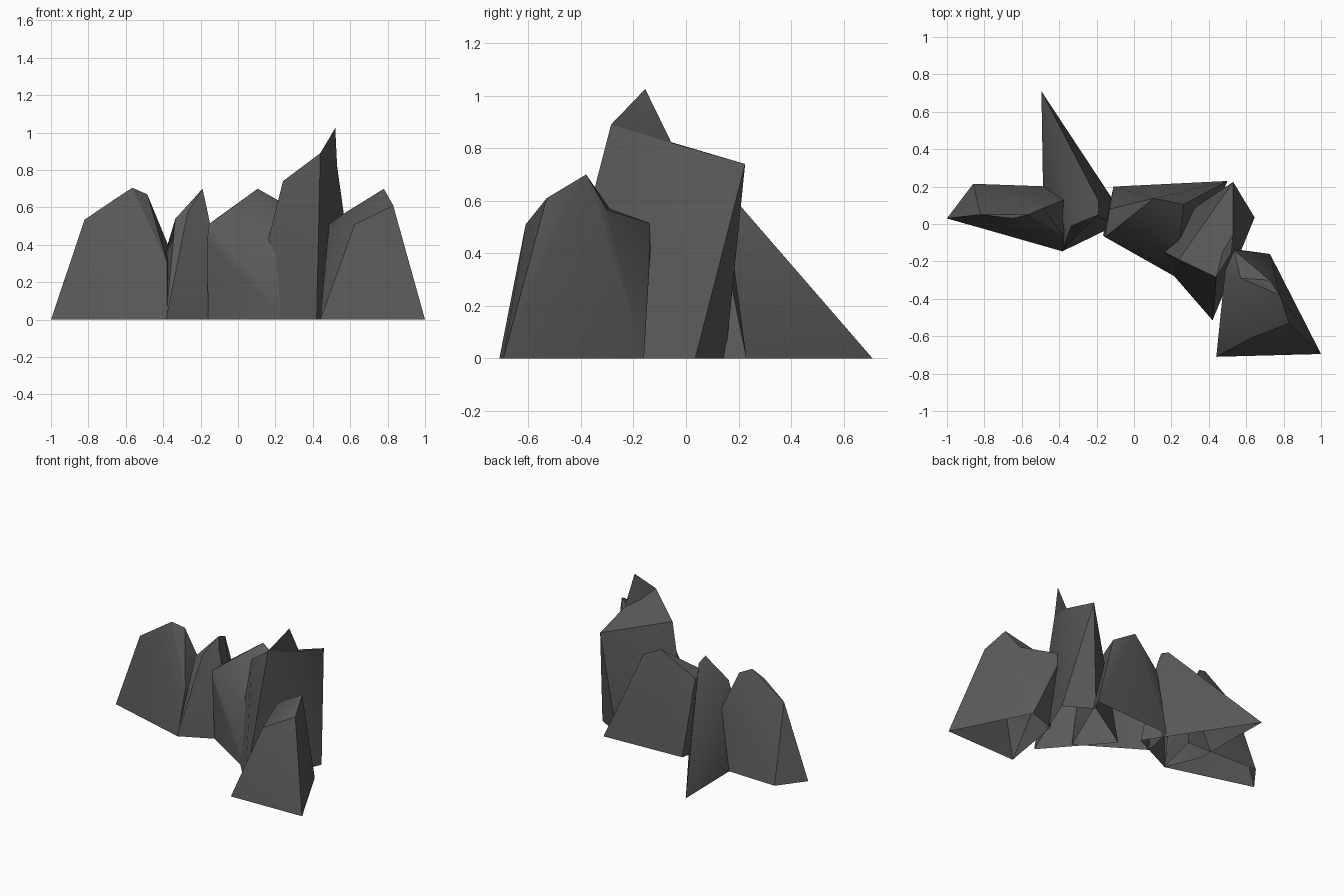
import bpy, bmesh, math

if "Cube" in bpy.data.objects:
    bpy.data.objects.remove(bpy.data.objects["Cube"])

stone = bpy.data.materials.new("dark grey stone")
stone.diffuse_color = (0.1, 0.1, 0.1, 1)
stone.use_nodes = True
stone.node_tree.nodes["Principled BSDF"].inputs["Base Color"].default_value = stone.diffuse_color


def rock(name, base, top):
    """Faceted boulder: hull of ground outline and upper corners, open underneath.
    An upper corner may carry a fourth value: how far it is dented down after hulling."""
    bm = bmesh.new()
    for x, y in base:
        bm.verts.new((x, y, 0))
    dents = []
    for x, y, z, *dent in top:
        lift = dent[0] if dent else 0
        v = bm.verts.new((x, y, z + lift))
        if lift:
            dents.append((v, z))
    bmesh.ops.convex_hull(bm, input=list(bm.verts))
    for v, z in dents:
        if v.is_valid:
            v.co.z = z
    # open underside and stray inner points
    under = [f for f in bm.faces if all(v.co.z < 1e-4 for v in f.verts)]
    bmesh.ops.delete(bm, geom=under, context='FACES')
    bmesh.ops.delete(bm, geom=[v for v in bm.verts if not v.link_faces], context='VERTS')
    bmesh.ops.recalc_face_normals(bm, faces=list(bm.faces))
    mesh = bpy.data.meshes.new(name)
    bm.to_mesh(mesh)
    bm.free()
    mesh.materials.append(stone)
    obj = bpy.data.objects.new(name, mesh)
    bpy.context.collection.objects.link(obj)
    bpy.context.view_layer.objects.active = obj
    obj.select_set(True)
    bpy.ops.object.shade_smooth_by_angle(angle=math.radians(30))
    obj.select_set(False)


# broad boulder at the left end
rock("left_rock",
     [(-1, .03), (-.86, .215), (-.3, .195), (-.38, -.147)],
     [(-.82, .05, .535), (-.65, .03, .65), (-.565, .05, .705),
      (-.485, .085, .67), (-.37, .13, .39), (-.38, -.06, .31)])

# narrow rock with a long ridge falling to the back, tucked into its neighbours
rock("ridge_rock",
     [(-.495, .71), (-.485, .1), (-.385, -.147), (-.04, .02)],
     [(-.375, .06, .39), (-.335, -.01, .54), (-.27, -.02, .57), (-.19, .05, .7),
      (-.19, .125, .675), (-.172, .03, .62)])

# low rock in the middle
rock("middle_rock",
     [(-.16, -.04), (.27, -.31), (.5, .23), (-.11, .2)],
     [(-.165, -.06, .43), (-.155, -.07, .51), (.245, -.1, .51), (.28, -.24, .315),
      (-.13, .08, .53), (-.11, -.03, .535), (.01, .086, .63), (.105, .137, .7),
      (.265, .105, .61)])

# tallest rock and the thin peak standing on its edge
rock("tall_rock",
     [(.42, -.515), (.645, .035), (.45, .15), (.055, -.095)],
     [(.24, -.19, .74), (.44, -.285, .89), (.53, -.055, .82), (.53, .225, .74)])
rock("tall_rock_peak", [],
     [(.44, -.285, .89), (.53, -.055, .82), (.52, -.155, 1.025), (.46, -.15, .8)])

# boulder at the right end
rock("right_rock",
     [(.44, -.71), (1, -.695), (.727, -.16), (.52, -.23)],
     [(.625, -.61, .51), (.83, -.53, .61), (.78, -.38, .7), (.725, -.3, .565, .1),
      (.57, -.29, .57), (.487, -.25, .51), (.535, -.14, .515), (.54, -.135, .42)])
